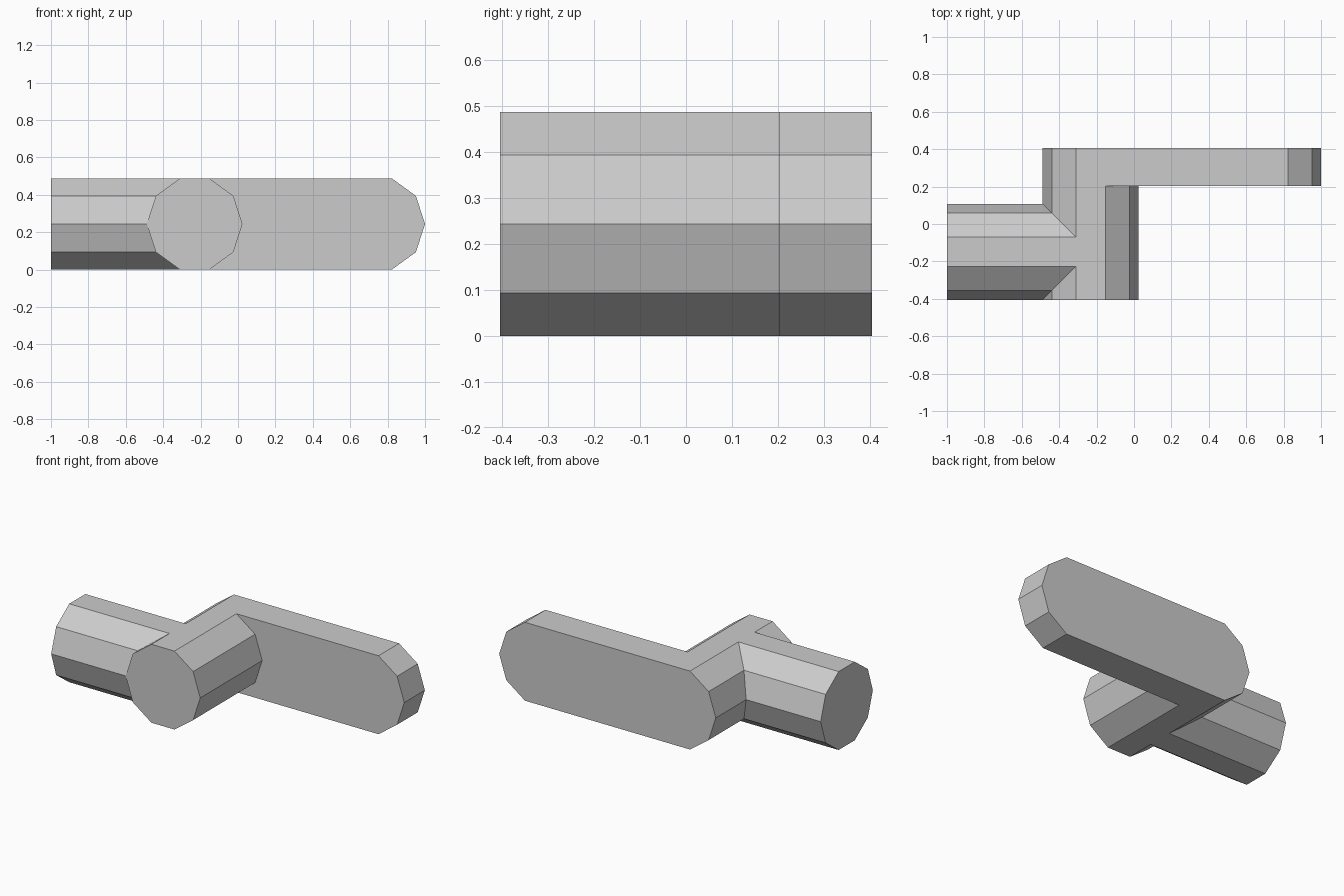
import bpy, bmesh
from math import cos, sin, pi, radians

cube = bpy.data.objects.get("Cube")
if cube:
    bpy.data.objects.remove(cube, do_unlink=True)

R = 0.256                     # radius of every ten-sided section
MID_Z = R * cos(radians(18))  # flats rest on the ground
HUB_X, END_X, PEG_Y = -0.232, 0.744, -0.149
FRONT, ARM_FRONT, BACK = -0.405, 0.203, 0.405

grey = bpy.data.materials.new("light grey")
grey.use_nodes = True
grey.diffuse_color = (0.6, 0.6, 0.6, 1)
grey.node_tree.nodes["Principled BSDF"].inputs["Base Color"].default_value = (0.6, 0.6, 0.6, 1)

# Ten-sided section: (sideways, up) offsets from its centre
SECTION = [(R * cos(i * pi / 5), R * sin(i * pi / 5)) for i in range(10)]


def loft(name, start, end, cap_start=True, cap_end=True):
    """Join two matching rings of points into a flat-faced part."""
    bm = bmesh.new()
    a = [bm.verts.new(p) for p in start]
    b = [bm.verts.new(p) for p in end]
    for i in range(len(a)):
        j = (i + 1) % len(a)
        bm.faces.new((a[i], a[j], b[j], b[i]))
    if cap_start:
        bm.faces.new(a)
    if cap_end:
        bm.faces.new(b)
    bmesh.ops.recalc_face_normals(bm, faces=bm.faces)
    mesh = bpy.data.meshes.new(name)
    bm.to_mesh(mesh)
    bm.free()
    mesh.materials.append(grey)
    obj = bpy.data.objects.new(name, mesh)
    bpy.context.collection.objects.link(obj)
    return obj


# Hub running front to back, joined to the arm's front face
hub = [(HUB_X + u, MID_Z + v) for u, v in SECTION]
loft("hub", [(x, FRONT, z) for x, z in hub],
     [(x, ARM_FRONT, z) for x, z in hub], cap_end=False)

# Flat crank arm: the section stretched sideways
arm = [((END_X if u > 0 else HUB_X) + u, MID_Z + v) for u, v in SECTION]
loft("crank_arm", [(x, ARM_FRONT, z) for x, z in arm],
     [(x, BACK, z) for x, z in arm])

# Side peg, mitred where it meets the hub
loft("side_peg", [(-1, PEG_Y + u, MID_Z + v) for u, v in SECTION],
     [(HUB_X - abs(u), PEG_Y + u, MID_Z + v) for u, v in SECTION], cap_end=False)
